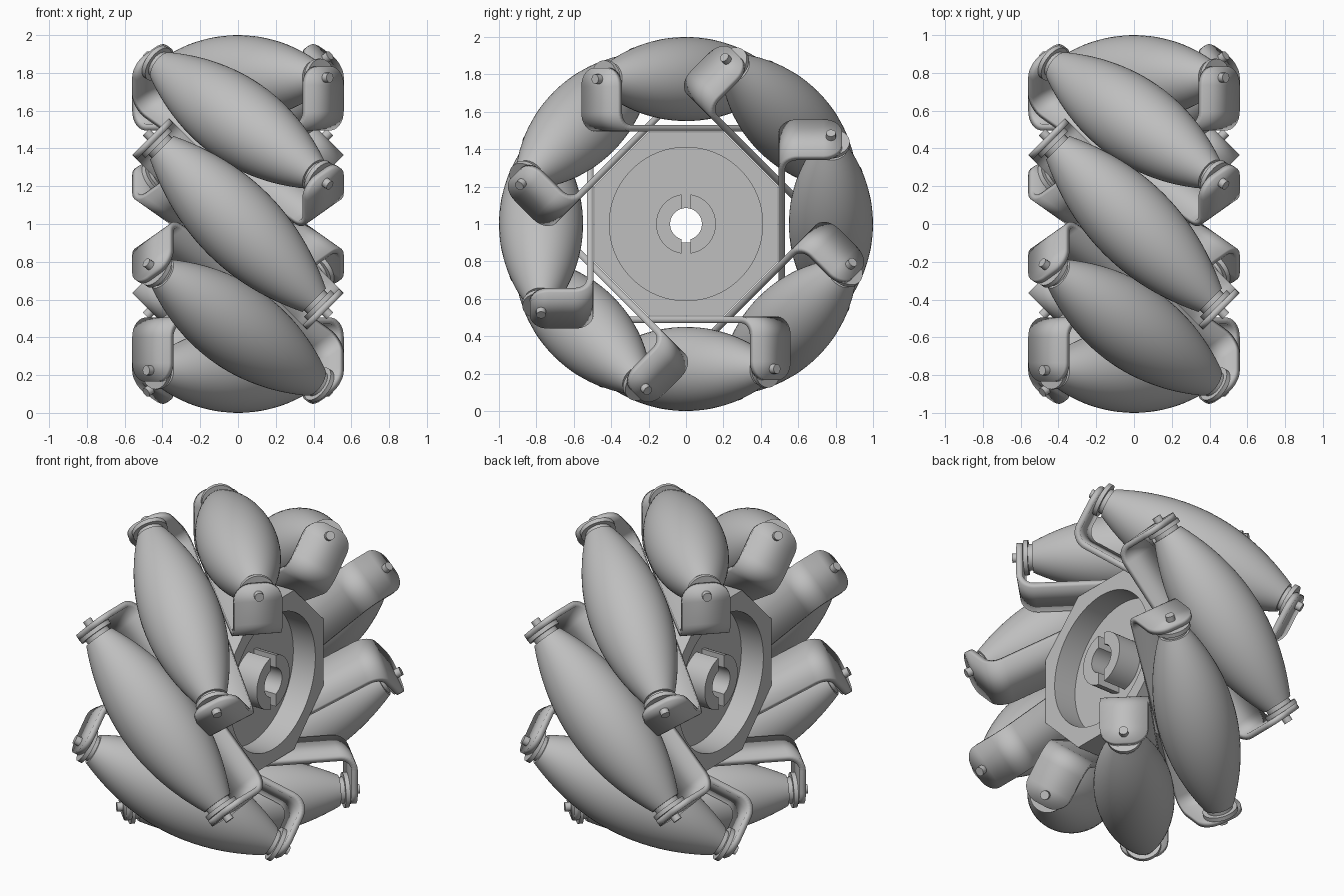
import bpy, bmesh
from math import pi, sin, cos, asin
from mathutils import Matrix, Vector

default = bpy.data.objects.get("Cube")
if default:
    bpy.data.objects.remove(default, do_unlink=True)

COUNT = 8            # rollers round the wheel
AXIS_R = 0.775       # distance of roller axles from the wheel axis
CENTRE = Matrix.Translation((0, 0, 1))

grey = bpy.data.materials.new("plain_grey")
grey.use_nodes = True
tone = (0.52, 0.52, 0.52, 1)
grey.diffuse_color = tone
grey.node_tree.nodes["Principled BSDF"].inputs["Base Color"].default_value = tone


def finish(bm, name):
    """Clean a bmesh and turn it into mesh data with smooth shading by angle."""
    bmesh.ops.remove_doubles(bm, verts=bm.verts, dist=1e-5)
    bmesh.ops.recalc_face_normals(bm, faces=bm.faces)
    mesh = bpy.data.meshes.new(name)
    bm.to_mesh(mesh)
    bm.free()
    mesh.materials.append(grey)
    return mesh


def place(mesh, name, matrix):
    obj = bpy.data.objects.new(name, mesh)
    bpy.context.collection.objects.link(obj)
    obj.matrix_world = matrix
    return obj


def smooth(obj, degrees=35):
    bpy.ops.object.select_all(action='DESELECT')
    obj.select_set(True)
    bpy.context.view_layer.objects.active = obj
    bpy.ops.object.shade_smooth_by_angle(angle=degrees * pi / 180)


def lathe(name, profile, segments):
    """Turn (t, r) points about the local x axis."""
    bm = bmesh.new()
    pts = [(profile[0][0], 0)] + profile + [(profile[-1][0], 0)]
    verts = [bm.verts.new((t, 0, r)) for t, r in pts]
    edges = [bm.edges.new(pair) for pair in zip(verts, verts[1:])]
    bmesh.ops.spin(bm, geom=verts + edges, cent=(0, 0, 0), axis=(1, 0, 0),
                   angle=2 * pi, steps=segments)
    return finish(bm, name)


def arc(radius, start, end, steps):
    angles = [start + (end - start) * i / steps for i in range(steps + 1)]
    return [(radius * cos(a), radius * sin(a)) for a in angles]


def plate(name, loops, half):
    """Extrude flat outlines (later loops are holes) along the wheel axis."""
    curve = bpy.data.curves.new(name, 'CURVE')
    curve.dimensions = '2D'
    curve.fill_mode = 'BOTH'
    curve.extrude = half
    for loop in loops:
        spline = curve.splines.new('POLY')
        spline.points.add(len(loop) - 1)
        for point, (a, b) in zip(spline.points, loop):
            point.co = (a, b, 0, 1)
        spline.use_cyclic_u = True
    temp = bpy.data.objects.new(name, curve)
    bpy.context.collection.objects.link(temp)
    bpy.context.view_layer.update()
    flat = bpy.data.meshes.new_from_object(
        temp.evaluated_get(bpy.context.evaluated_depsgraph_get()))
    bm = bmesh.new()
    bm.from_mesh(flat)
    bpy.data.objects.remove(temp, do_unlink=True)
    # local x, y, z become wheel y, z, x
    bm.transform(Matrix(((0, 0, 1, 0), (1, 0, 0, 0), (0, 1, 0, 0), (0, 0, 0, 1))))
    obj = place(finish(bm, name), name, CENTRE)
    smooth(obj)


# Hub: octagonal rim, recessed web and slotted boss
RIM_IN, BOSS_R, BORE_R, SLOT, HUB = 0.41, 0.16, 0.085, 0.025, 0.24
octagon = [(0.49 / cos(pi / 8) * cos(a), 0.49 / cos(pi / 8) * sin(a))
           for a in [pi / 8 + i * pi / 4 for i in range(8)]]
circle = arc(RIM_IN, 0, 2 * pi, 64)[:-1]
plate("hub_rim", [octagon, circle], HUB)

key = asin(SLOT / BORE_R)
bore = arc(BORE_R, -pi / 2 + key, 1.5 * pi - key, 40) + [(-SLOT, -0.1), (SLOT, -0.1)]
plate("hub_web", [circle, bore], 0.09)

edge = pi / 2 - asin(SLOT / BOSS_R)
half_boss = arc(BOSS_R, -edge, edge, 24) + arc(BORE_R, pi / 2 - key, key - pi / 2, 20)
plate("left_boss_half", [half_boss], HUB)
plate("right_boss_half", [[(-a, b) for a, b in half_boss]], HUB)

# Barrel roller, end washers and axle pin
HALF, BELLY, TIP = 0.57, 0.225, 0.088
steps = [i / 12 for i in range(-12, 13)]
roller_mesh = lathe("roller", [(HALF * s, BELLY - (BELLY - TIP) * s * s) for s in steps], 48)
washer_mesh = lathe("washer", [(0.56, 0.075), (0.595, 0.075), (0.595, 0.1), (0.62, 0.1)], 32)
pin_mesh = lathe("axle_pin", [(-0.688, 0.026), (0.688, 0.026)], 16)

# Bent strap bracket with rounded tabs, as rows of (along, out, half width)
TAB, WIDE, BASE, BEND, CORNER = 0.6375, 0.137, 0.5125, 0.085, 0.1
side = [(TAB, 0.735 + b, WIDE - CORNER + a) for a, b in arc(CORNER, pi / 2, 0, 8)]
side += [(TAB - BEND + a, BASE + BEND + b, WIDE) for a, b in arc(BEND, 0, -pi / 2, 8)]
rows = side + [(-u, w, h) for u, w, h in reversed(side)]
bm = bmesh.new()
pairs = [[bm.verts.new((u, s * h, w)) for s in (-1, 1)] for u, w, h in rows]
for (a, b), (c, d) in zip(pairs, pairs[1:]):
    bm.faces.new((a, b, d, c))
strap_mesh = finish(bm, "strap")

# Repeat the roller set round the wheel, each axle skewed 45 degrees
for i in range(COUNT):
    frame = CENTRE @ Matrix.Rotation(2 * pi * i / COUNT, 4, 'X') @ Matrix.Rotation(-pi / 4, 4, 'Z')
    axle = frame @ Matrix.Translation((0, 0, AXIS_R))
    strap = place(strap_mesh, f"strap_{i + 1}", frame)
    solid = strap.modifiers.new("thickness", 'SOLIDIFY')
    solid.thickness = 0.035
    solid.offset = 0
    parts = [strap,
             place(roller_mesh, f"roller_{i + 1}", axle),
             place(pin_mesh, f"axle_pin_{i + 1}", axle),
             place(washer_mesh, f"left_washer_{i + 1}", axle),
             place(washer_mesh, f"right_washer_{i + 1}", axle @ Matrix.Rotation(pi, 4, 'Z'))]
    if i == 0:
        for part in parts[:4]:
            smooth(part)
